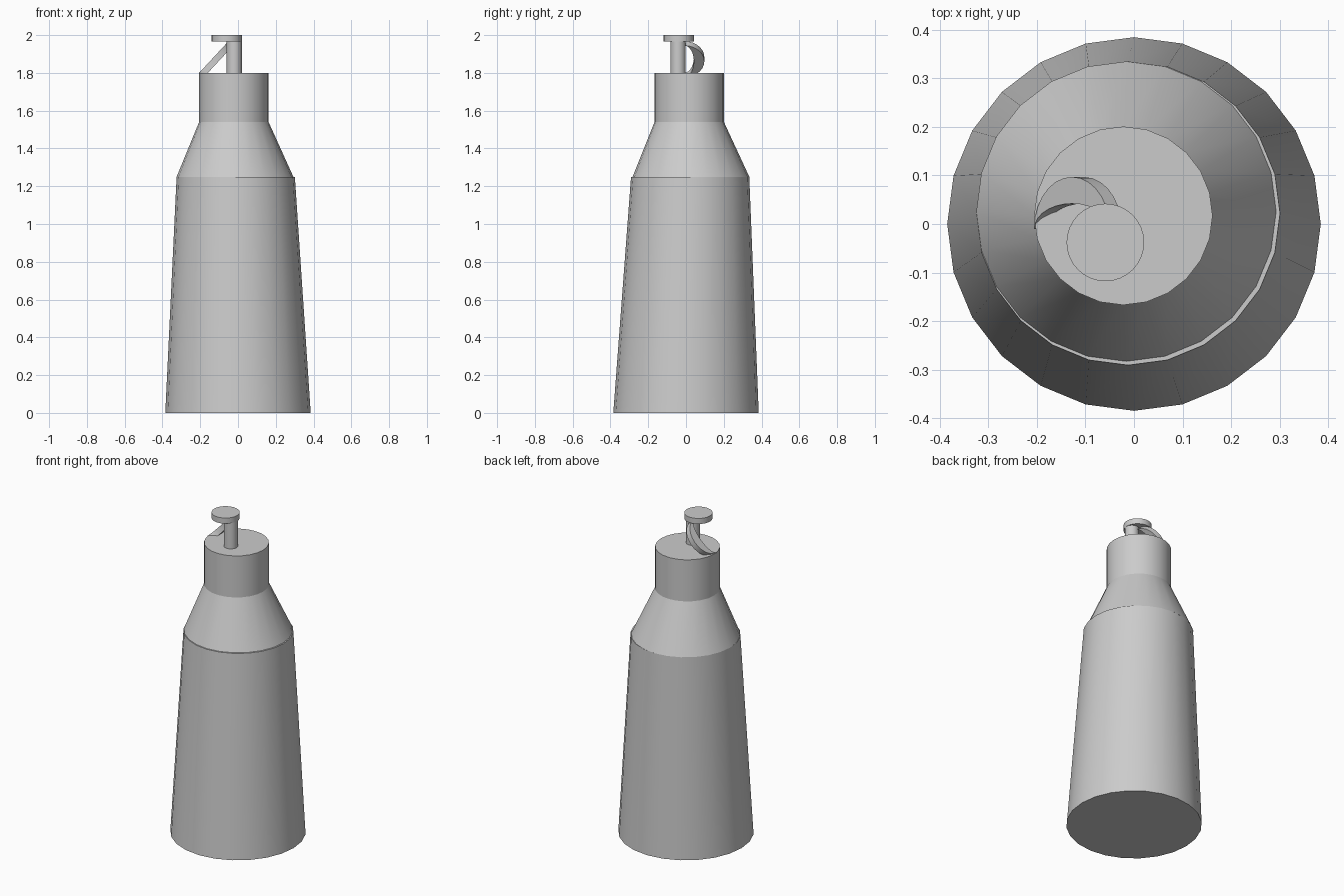
import bpy
import bmesh
import math
from mathutils import Vector

cube = bpy.data.objects.get("Cube")
if cube:
    bpy.data.objects.remove(cube, do_unlink=True)

# Single plastic material
grey = bpy.data.materials.new("plain grey")
grey.use_nodes = True
colour = (0.6, 0.6, 0.6, 1)
grey.diffuse_color = colour
grey.node_tree.nodes["Principled BSDF"].inputs["Base Color"].default_value = colour


def loft(name, lower, upper):
    """Closed solid between two matching loops of points."""
    bm = bmesh.new()
    a = [bm.verts.new(p) for p in lower]
    b = [bm.verts.new(p) for p in upper]
    bm.faces.new(a[::-1])
    bm.faces.new(b)
    n = len(a)
    for i in range(n):
        j = (i + 1) % n
        bm.faces.new((a[i], a[j], b[j], b[i]))
    bmesh.ops.recalc_face_normals(bm, faces=bm.faces)
    mesh = bpy.data.meshes.new(name)
    bm.to_mesh(mesh)
    bm.free()
    mesh.materials.append(grey)
    obj = bpy.data.objects.new(name, mesh)
    bpy.context.collection.objects.link(obj)
    bpy.ops.object.select_all(action='DESELECT')
    obj.select_set(True)
    bpy.context.view_layer.objects.active = obj
    bpy.ops.object.shade_smooth_by_angle(angle=math.radians(30))
    return obj


def ring(x, y, z, radius, sides):
    turn = 2 * math.pi / sides
    return [(x + radius * math.cos(i * turn), y + radius * math.sin(i * turn), z)
            for i in range(sides)]


def tube(name, bottom, top, sides=24):
    return loft(name, ring(*bottom, sides), ring(*top, sides))


# Bottle: leaning tapered body, shoulder and cap
tube("body", (0, 0, 0, 0.385), (-0.012, 0.022, 1.25, 0.313))
tube("shoulder", (-0.016, 0.026, 1.25, 0.309), (-0.022, 0.017, 1.54, 0.184))
tube("cap", (-0.022, 0.017, 1.54, 0.184), (-0.022, 0.017, 1.80, 0.184))

# Pump stem and its off-centre button
tube("stem", (-0.02, -0.042, 1.79, 0.04), (-0.02, -0.042, 1.97, 0.04))
tube("button", (-0.059, -0.038, 1.965, 0.08), (-0.059, -0.038, 2.0, 0.08), 32)

# Crescent hook: a tilted plate with a round outer and a shallow inner arc
low_tip, high_tip = Vector((-0.206, -0.01, 1.80)), Vector((-0.05, -0.01, 1.968))
middle, half = (low_tip + high_tip) / 2, (high_tip - low_tip) / 2
steps = 14


def arc(height, start, stop):
    return [middle - half * math.cos(math.pi * i / steps)
            + Vector((0, height * math.sin(math.pi * i / steps), 0))
            for i in range(start, stop)]


outline = arc(0.107, 0, steps + 1) + arc(0.052, 1, steps)[::-1]
thickness = Vector((half.z, 0, -half.x)).normalized() * 0.034
loft("hook", [p + thickness for p in outline], outline)
